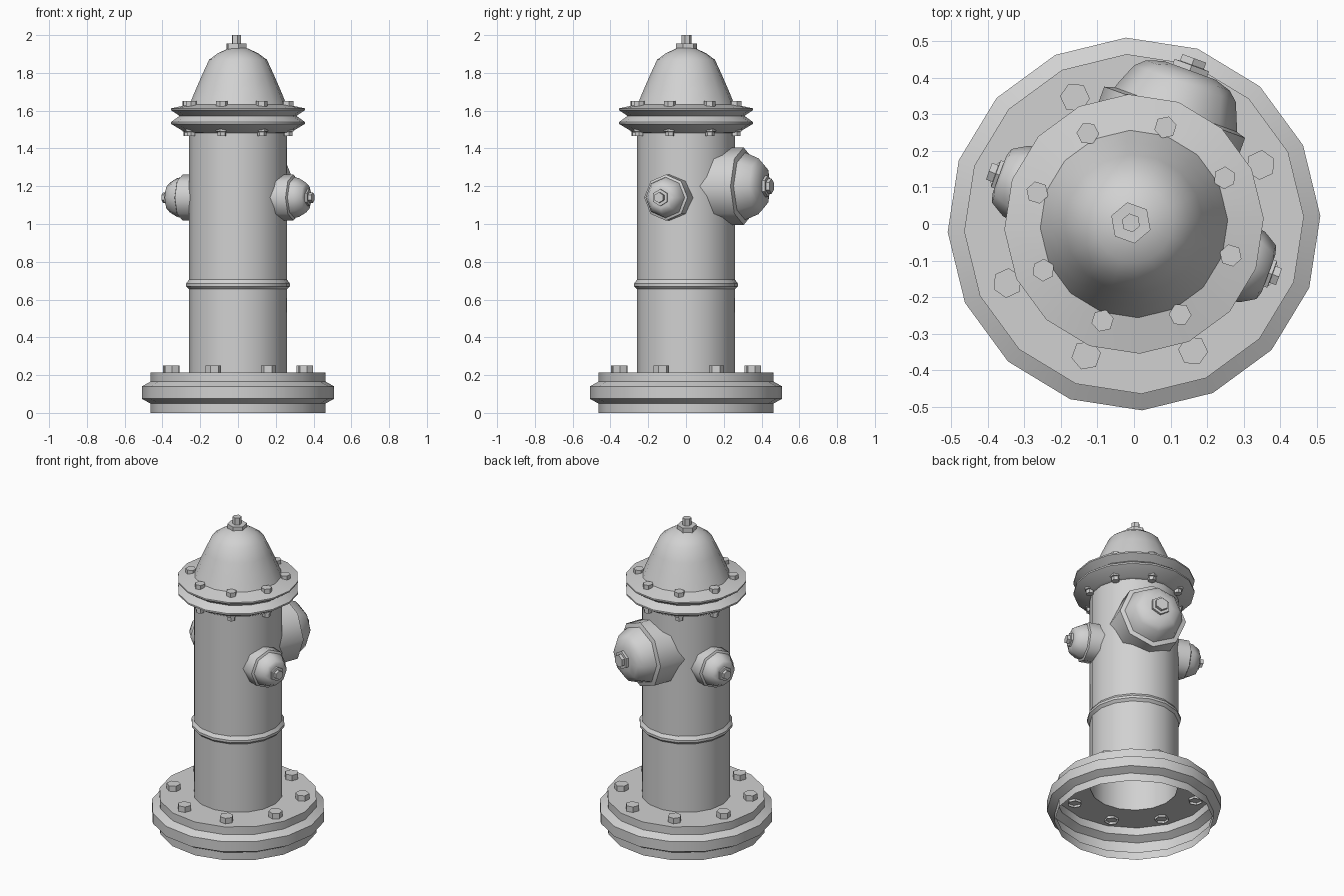
import bpy, bmesh
from math import pi, cos, sin, radians
from mathutils import Matrix, Vector

cube = bpy.data.objects.get("Cube")
if cube:
    bpy.data.objects.remove(cube, do_unlink=True)

# One plain grey for the whole casting
grey = bpy.data.materials.new("cast_grey")
grey.use_nodes = True
colour = (0.64, 0.64, 0.64, 1)
grey.diffuse_color = colour
shader = grey.node_tree.nodes["Principled BSDF"]
shader.inputs["Base Color"].default_value = colour
shader.inputs["Roughness"].default_value = 0.6

TURN = Matrix.Rotation(radians(-20), 4, 'Z')


def lathe(name, profile, sides, place=Matrix(), cap=False, smooth=35):
    """Spin (radius, height) points about local z; cap closes the last ring."""
    bm = bmesh.new()
    rings = []
    for r, h in profile:
        rings.append([bm.verts.new((r * cos(2 * pi * i / sides),
                                    r * sin(2 * pi * i / sides), h))
                      for i in range(sides)])
    for low, high in zip(rings, rings[1:]):
        for i in range(sides):
            j = (i + 1) % sides
            bm.faces.new((low[i], low[j], high[j], high[i]))
    if cap:
        bm.faces.new(rings[-1])
    bm.transform(TURN @ place)
    mesh = bpy.data.meshes.new(name)
    bm.to_mesh(mesh)
    bm.free()
    mesh.materials.append(grey)
    obj = bpy.data.objects.new(name, mesh)
    bpy.context.collection.objects.link(obj)
    bpy.ops.object.select_all(action='DESELECT')
    obj.select_set(True)
    bpy.context.view_layer.objects.active = obj
    bpy.ops.object.shade_smooth_by_angle(angle=radians(smooth))
    return obj


def bolt_ring(name, radius, start, profile):
    """Eight hexagonal bolts around the main axis."""
    for k in range(8):
        place = Matrix.Rotation(radians(start + 45 * k), 4, 'Z') @ Matrix.Translation((radius, 0, 0))
        lathe(f"{name}_{k + 1}", profile, 6, place, cap=True, smooth=20)


# Hollow base flange, open underneath
lathe("base_flange", [(0.465, 0), (0.465, 0.05), (0.51, 0.075), (0.51, 0.14),
                      (0.465, 0.165), (0.465, 0.215), (0.255, 0.215)], 16)
bolt_ring("base_bolt", 0.382, 0, [(0.041, 0.2), (0.041, 0.25)])

# Barrel with a raised band
lathe("barrel", [(0.26, 0.215), (0.26, 0.655), (0.275, 0.67), (0.275, 0.685),
                 (0.26, 0.705), (0.26, 1.49)], 16)

# Double flange under the bonnet
lathe("upper_flange", [(0.255, 1.48), (0.28, 1.485), (0.355, 1.53), (0.355, 1.54),
                       (0.31, 1.572), (0.355, 1.603), (0.355, 1.612),
                       (0.25, 1.635)], 16)
bolt_ring("flange_bolt", 0.278, 2, [(0.031, 1.61), (0.031, 1.65)])
bolt_ring("flange_nut", 0.278, 2, [(0.032, 1.53), (0.032, 1.49),
                                   (0.024, 1.488), (0.024, 1.465)])

# Bonnet dome with operating nut and stem
lathe("bonnet", [(0.258, 1.63), (0.225, 1.71), (0.19, 1.79), (0.153, 1.87),
                 (0.105, 1.905), (0.045, 1.932)], 16, cap=True)
nut_place = Matrix.Translation((-0.009, 0, 0))
lathe("operating_nut", [(0.057, 1.915), (0.057, 1.955)], 6, nut_place, cap=True, smooth=20)
lathe("operating_stem", [(0.026, 1.95), (0.026, 2.0)], 6, nut_place, cap=True, smooth=20)


def outlet(name, angle, height, body, nut):
    """Octagonal hose outlet pointing outwards, with its cap nut."""
    place = (Matrix.Translation((0, 0, height)) @ Matrix.Rotation(radians(angle), 4, 'Z')
             @ Matrix.Rotation(pi / 2, 4, 'Y'))
    lathe(name, body, 8, place, cap=True, smooth=46)
    lathe(name + "_nut", nut, 6, place, cap=True, smooth=20)


small_body = [(0.122, 0.18), (0.122, 0.312), (0.108, 0.318), (0.102, 0.345),
              (0.078, 0.385), (0.055, 0.392)]
small_nut = [(0.045, 0.38), (0.045, 0.402), (0.028, 0.403), (0.028, 0.422)]
outlet("left_outlet", 0, 1.14, small_body, small_nut)
outlet("right_outlet", 180, 1.14, small_body, small_nut)

# Large pumper outlet at the back
outlet("large_outlet", 90, 1.2,
       [(0.205, 0.13), (0.205, 0.325), (0.178, 0.333), (0.172, 0.35),
        (0.148, 0.408), (0.122, 0.432), (0.075, 0.447)],
       [(0.058, 0.44), (0.058, 0.462), (0.04, 0.463), (0.04, 0.482)])
